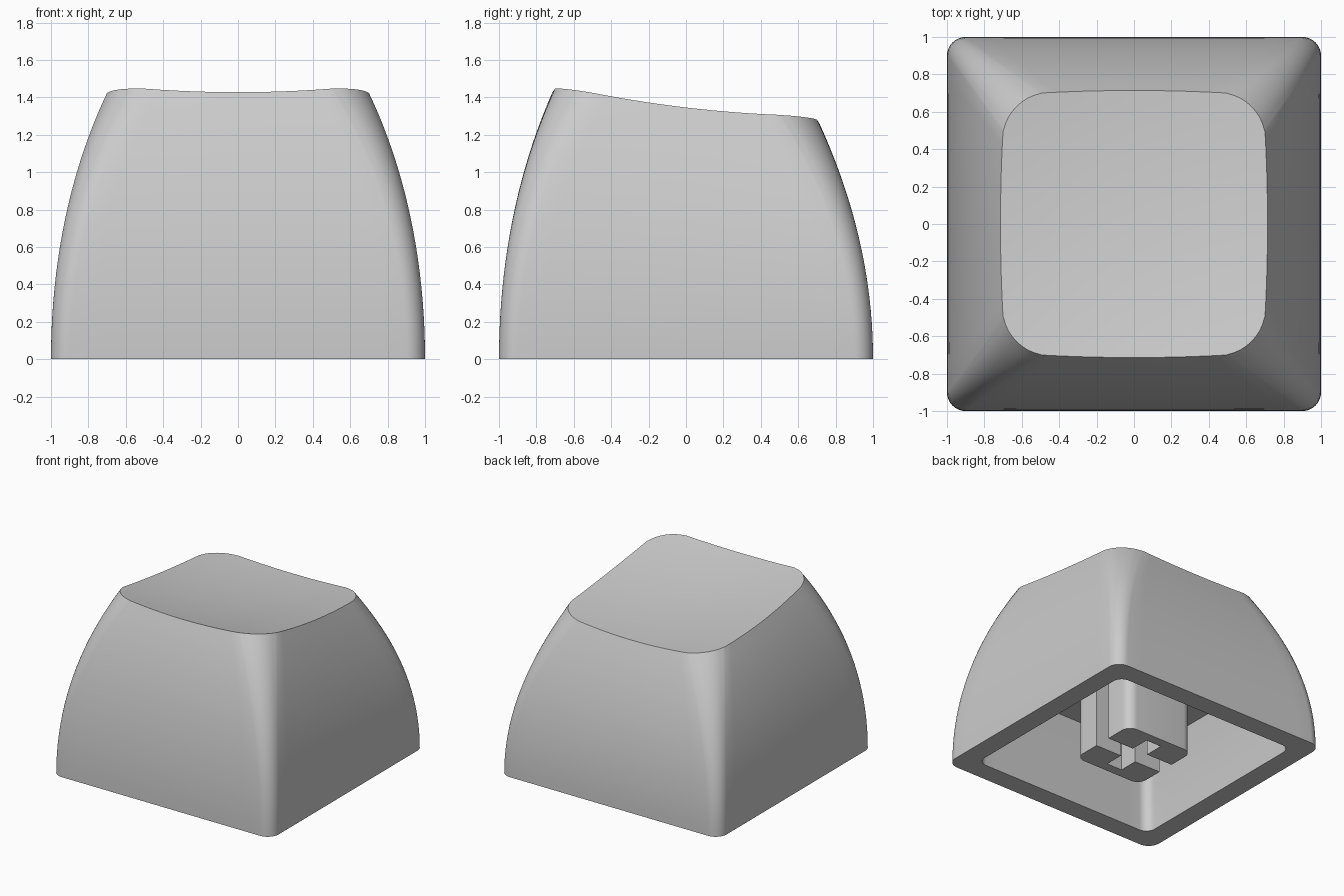
import bpy, bmesh
from math import sin, cos, pi, radians

cube = bpy.data.objects.get("Cube")
if cube:
    bpy.data.objects.remove(cube, do_unlink=True)

grey = bpy.data.materials.new("light_grey_plastic")
grey.use_nodes = True
grey.diffuse_color = (0.6, 0.6, 0.6, 1)
grey.node_tree.nodes["Principled BSDF"].inputs["Base Color"].default_value = (0.6, 0.6, 0.6, 1)

CORNER, EDGE = 10, 14      # segments per corner and per straight side
CEILING = 0.66             # underside of the solid top


def outline(half, radius, bulge=0.0):
    """Rounded square whose sides bow outward, counter-clockwise."""
    pts = []
    c = half - radius
    for q in range(4):
        side = [(half, -c + 2 * c * i / EDGE) for i in range(EDGE)]
        arc = [(c + radius * cos(a), c + radius * sin(a))
               for a in (pi / 2 * i / CORNER for i in range(CORNER))]
        for x, y in side + arc:
            x, y = (x * (1 - bulge * (y / half) ** 2),
                    y * (1 - bulge * (x / half) ** 2) if abs(y) > c else y)
            for _ in range(q):
                x, y = -y, x
            pts.append((x, y))
    return pts


def dish(x, y):
    """Height of the tilted, hollowed top surface."""
    return 1.3 - 0.118 * y + 0.09 * x * x + 0.085 * y * y


def finish(bm, name):
    bmesh.ops.recalc_face_normals(bm, faces=bm.faces)
    mesh = bpy.data.meshes.new(name)
    bm.to_mesh(mesh)
    bm.free()
    mesh.materials.append(grey)
    ob = bpy.data.objects.new(name, mesh)
    bpy.context.collection.objects.link(ob)
    bpy.ops.object.select_all(action='DESELECT')
    ob.select_set(True)
    bpy.context.view_layer.objects.active = ob
    bpy.ops.object.shade_smooth_by_angle(angle=radians(30))
    return ob


# Cap shell: one chain of rings from the ceiling, out under the rim, up and over
rings = []
for i in range(4, -1, -1):                       # cavity walls
    t = i / 4
    rings.append([(x, y, t * CEILING) for x, y in outline(0.835 - 0.075 * t * t, 0.08)])
STEPS = 20
for i in range(STEPS + 1):                       # curved outer sides
    t = i / STEPS
    pts = outline(1 - 0.286 * t * t, 0.1 + 0.12 * t * t, 0.04 * t * t)
    rings.append([(x, y, t * dish(x, y)) for x, y in pts])
rim = [(x, y) for x, y, z in rings[-1]]
for i in range(11, 0, -1):                       # dished top
    s = i / 12
    rings.append([(x * s, y * s, dish(x * s, y * s)) for x, y in rim])

bm = bmesh.new()
loops = [[bm.verts.new(p) for p in ring] for ring in rings]
n = len(loops[0])
for a, b in zip(loops, loops[1:]):
    for i in range(n):
        j = (i + 1) % n
        bm.faces.new((a[i], a[j], b[j], b[i]))
bm.faces.new(loops[0])                           # cavity ceiling
centre = bm.verts.new((0, 0, dish(0, 0)))
for i in range(n):
    bm.faces.new((loops[-1][i], loops[-1][(i + 1) % n], centre))
finish(bm, "cap_shell")

# Stem: half profile with its notch, extruded and mirrored to leave a cross slot
H, R, SLOT, REACH = 0.31, 0.08, 0.07, 0.23
arc = [(H - R + R * cos(a), H - R + R * sin(a)) for a in (pi / 2 * i / 8 for i in range(9))]
right = [(SLOT, REACH), (SLOT, SLOT), (H, SLOT)] + arc
profile = right + [(-x, y) for x, y in reversed(right)]
bm = bmesh.new()
base = bm.faces.new([bm.verts.new((x, y, 0)) for x, y in profile])
top = bmesh.ops.extrude_face_region(bm, geom=[base])["geom"]
bmesh.ops.translate(bm, vec=(0, 0, CEILING + 0.02),
                    verts=[v for v in top if isinstance(v, bmesh.types.BMVert)])
stem = finish(bm, "switch_stem")
mirror = stem.modifiers.new("mirror", 'MIRROR')
mirror.use_axis = (False, True, False)
mirror.use_mirror_merge = False
